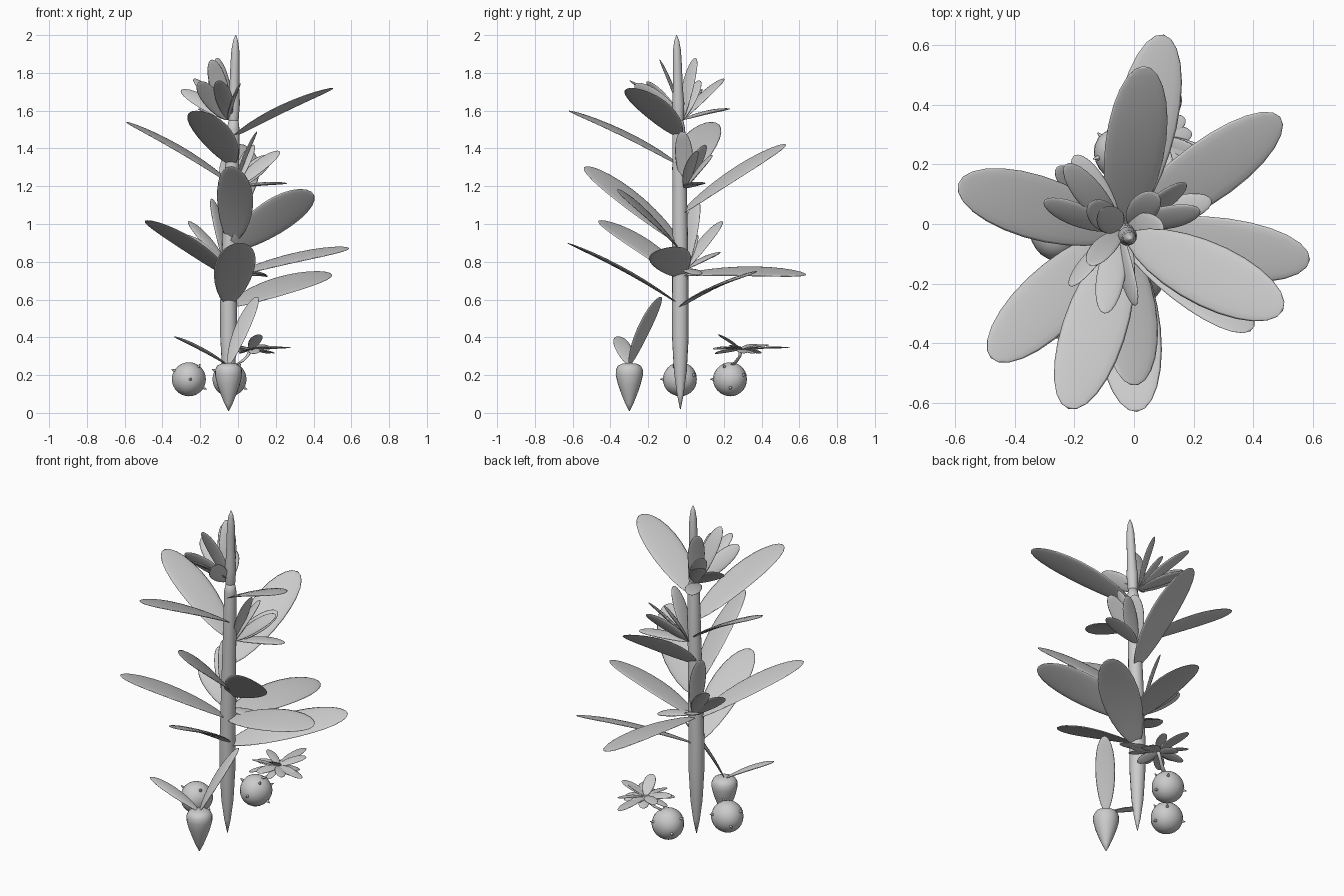
import bpy, bmesh, math, random
from mathutils import Vector, Matrix

random.seed(4)
cube = bpy.data.objects.get("Cube")
if cube:
    bpy.data.objects.remove(cube)

grey = bpy.data.materials.new("plain_grey")
grey.use_nodes = True
tone = (0.6, 0.6, 0.6, 1)
grey.diffuse_color = tone
grey.node_tree.nodes["Principled BSDF"].inputs["Base Color"].default_value = tone


def finish(name, bm):
    bmesh.ops.recalc_face_normals(bm, faces=bm.faces)
    for f in bm.faces:
        f.smooth = True
    mesh = bpy.data.meshes.new(name)
    bm.to_mesh(mesh)
    bm.free()
    mesh.materials.append(grey)
    obj = bpy.data.objects.new(name, mesh)
    bpy.context.collection.objects.link(obj)
    return obj


def leaf(name, base, tip, width, roll=0, bow=0.03, thick=0.018):
    """Flattened pod, pointed at the stem, rounded at the tip, rolled in degrees."""
    base, tip = Vector(base), Vector(tip)
    d = tip - base
    along = d.normalized()
    side = Vector((0, 0, 1)).cross(along).normalized()
    side.rotate(Matrix.Rotation(math.radians(roll), 3, along))
    up = along.cross(side)
    bm = bmesh.new()
    bmesh.ops.create_uvsphere(bm, u_segments=16, v_segments=12, radius=1)
    for v in bm.verts:
        x, y, z = v.co
        t = ((z + 1) / 2) ** 0.82
        lift = bow * d.length * 4 * t * (1 - t)
        v.co = base + d * t + side * x * width / 2 + up * (y * thick / 2 + lift)
    return finish(name, bm)


def tube(name, rings, sides=16):
    """Round tube through (x, y, z, radius) rings."""
    bm = bmesh.new()
    loops = []
    for x, y, z, r in rings:
        loops.append([bm.verts.new((x + r * math.cos(a), y + r * math.sin(a), z))
                      for a in (math.tau * i / sides for i in range(sides))])
    for low, high in zip(loops, loops[1:]):
        for i in range(sides):
            j = (i + 1) % sides
            bm.faces.new((low[i], low[j], high[j], high[i]))
    bm.faces.new(loops[0])
    bm.faces.new(loops[-1])
    return finish(name, bm)


def stem_axis(z):
    k = max(0, z - 0.6) / 1.4
    return Vector((-0.05 + 0.038 * k, -0.03 - 0.02 * k * k, z))


# Main stem, tapered to a root point, with a slim shoot on top
stem_profile = [(0.02, 0.002), (0.1, 0.018), (0.22, 0.034), (0.4, 0.044),
                (0.6, 0.044), (0.9, 0.042), (1.2, 0.038), (1.5, 0.034), (1.56, 0.024)]
tube("stem", [(*stem_axis(z), r) for z, r in stem_profile])
shoot_profile = [(1.46, 0.01), (1.56, 0.028), (1.64, 0.032), (1.72, 0.026),
                 (1.84, 0.024), (1.92, 0.021), (1.97, 0.013), (2.0, 0.002)]
tube("top_shoot", [(*stem_axis(z), r) for z, r in shoot_profile])

# Large leaves: base height, tip, roll
big_leaves = [
    (1.46, (0.50, -0.29, 1.72), 0), (1.21, (-0.59, 0.135, 1.54), 0),
    (1.31, (-0.22, -0.62, 1.60), 0), (1.05, (0.03, 0.53, 1.42), 20),
    (0.90, (-0.01, -0.54, 1.30), -30), (0.86, (0.39, -0.36, 1.17), -40),
    (0.72, (-0.48, -0.45, 1.02), 0), (0.57, (0.01, -0.63, 0.90), 0),
    (0.72, (0.59, -0.12, 0.87), 15), (0.56, (0.49, 0.36, 0.74), 18),
    (0.73, (0.10, 0.635, 0.73), 13),
]
for i, (z, tip, roll) in enumerate(big_leaves):
    leaf(f"large_leaf_{i + 1}", stem_axis(z), tip, 0.215, roll)

# Three tufts of small leaves beside the stem: tip, roll
tufts = {
    "upper_tuft": ((-0.05, -0.02, 1.55), [
        ((-0.30, 0.08, 1.71), -35), ((-0.23, 0.20, 1.77), 0),
        ((-0.14, -0.14, 1.87), 37), ((-0.11, 0.05, 1.88), 0),
        ((-0.10, -0.30, 1.76), 0), ((-0.20, 0.23, 1.61), 0),
        ((0.01, -0.27, 1.74), 60), ((-0.15, 0.07, 1.76), 0),
        ((-0.21, -0.21, 1.75), 55)]),
    "middle_tuft": ((-0.02, 0.0, 1.19), [
        ((0.22, 0.05, 1.385), 35), ((0.10, -0.02, 1.49), 0),
        ((0.26, 0.08, 1.215), 0), ((0.17, 0.14, 1.36), 50),
        ((0.08, 0.10, 1.42), 0)]),
    "lower_tuft": ((-0.06, 0.0, 0.76), [
        ((-0.26, 0.19, 1.015), 0), ((-0.14, 0.06, 1.135), 0),
        ((-0.29, 0.05, 0.94), -35), ((-0.16, 0.18, 0.85), 0),
        ((0.15, 0.06, 0.73), 0)]),
}
for name, (base, leaves) in tufts.items():
    for i, (tip, roll) in enumerate(leaves):
        leaf(f"{name}_leaf_{i + 1}", base, tip, 0.095, roll)

# Tapered root vegetable with two leaves
root = [(0.01, 0.002), (0.05, 0.022), (0.1, 0.042), (0.15, 0.06), (0.2, 0.072),
        (0.23, 0.071), (0.25, 0.06), (0.26, 0.04), (0.264, 0.01)]
tube("root_vegetable", [(-0.05, -0.30, z, r) for z, r in root], 20)
leaf("root_leaf_tall", (-0.05, -0.30, 0.25), (0.10, -0.135, 0.615), 0.11)
leaf("root_leaf_low", (-0.05, -0.30, 0.25), (-0.34, -0.36, 0.405), 0.09)


# Round bulbs with a few little thorns
def bulb(name, centre):
    bm = bmesh.new()
    bmesh.ops.create_uvsphere(bm, u_segments=20, v_segments=14, radius=0.09)
    for v in bm.verts:
        a = math.atan2(v.co.y, v.co.x)
        v.co *= 1 + 0.03 * math.sin(3 * a) * (1 - abs(v.co.z) / 0.09)
    for i in range(6):
        a = i * 2.4
        h = -0.5 + i * 0.25
        flat = math.sqrt(1 - h * h)
        d = Vector((flat * math.cos(a), flat * math.sin(a), h))
        place = Matrix.Translation(d * 0.095) @ d.to_track_quat('Z', 'Y').to_matrix().to_4x4()
        bmesh.ops.create_cone(bm, cap_ends=True, segments=8, radius1=0.011,
                              radius2=0.002, depth=0.026, matrix=place)
    bmesh.ops.translate(bm, verts=bm.verts, vec=centre)
    finish(name, bm)


bulb("side_bulb", (-0.26, -0.03, 0.178))
bulb("back_bulb", (-0.045, 0.235, 0.178))

# Flower on a bent stalk above the back bulb
tube("flower_stalk", [(-0.02, 0.24, 0.25, 0.014), (0.02, 0.265, 0.272, 0.011),
                      (0.05, 0.285, 0.30, 0.009), (0.07, 0.29, 0.34, 0.012)], 10)
heart = Vector((0.07, 0.29, 0.335))
for i in range(13):
    a = math.tau * i / 13 + 0.1
    reach = random.uniform(0.11, 0.175)
    tip = heart + Vector((reach * math.cos(a), reach * math.sin(a),
                          random.uniform(-0.025, 0.035)))
    leaf(f"petal_{i + 1}", heart, tip, 0.06, random.uniform(-20, 20), 0.03, 0.01)
leaf("petal_long_back", heart, (0.07, 0.55, 0.345), 0.065, 0, 0.02, 0.01)
leaf("petal_long_side", heart, (0.28, 0.21, 0.345), 0.065, 0, 0.02, 0.01)
leaf("petal_raised", heart, (0.11, 0.17, 0.415), 0.07, 0, 0.03, 0.01)
